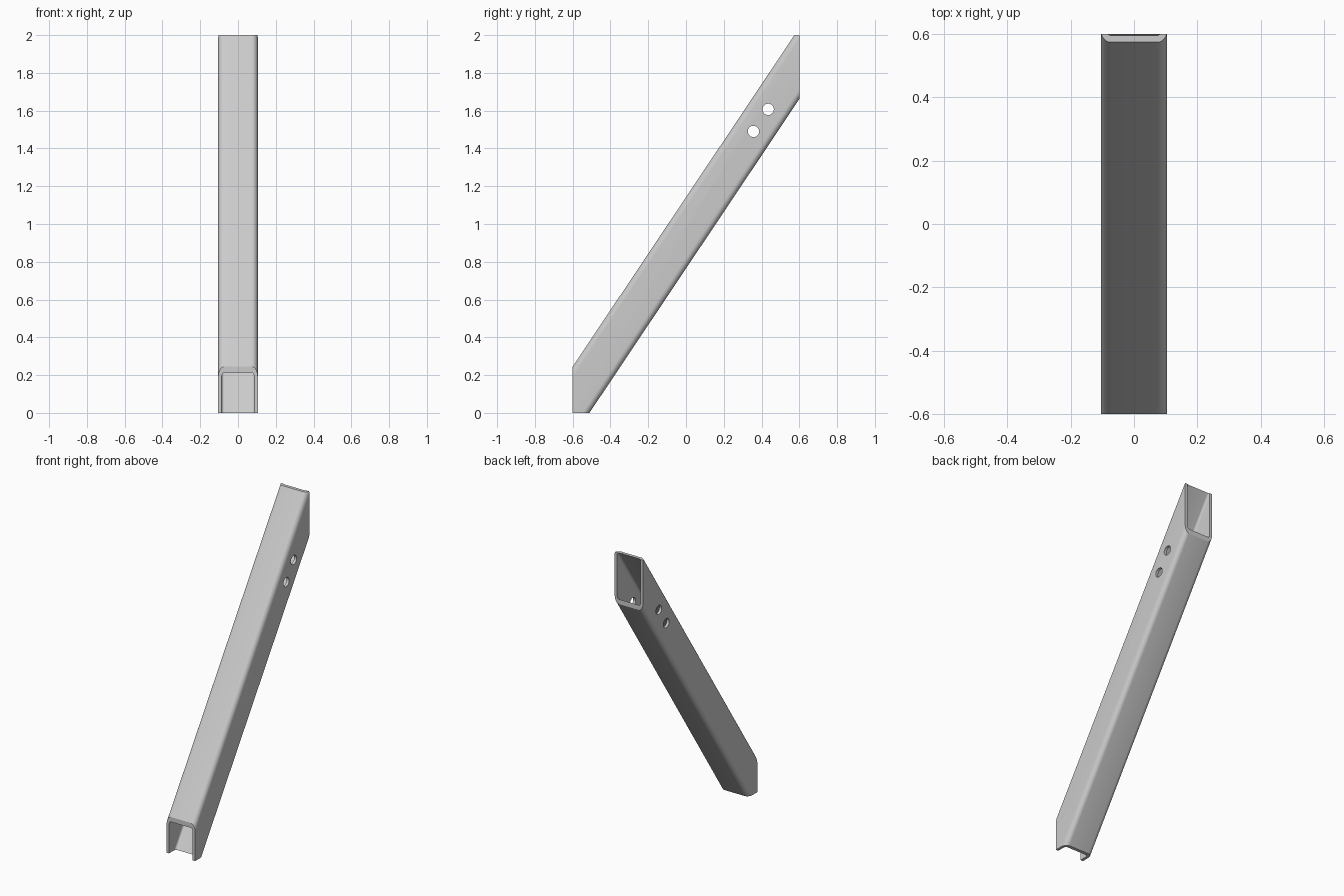
import bpy, bmesh, math
from mathutils import Vector

if "Cube" in bpy.data.objects:
    bpy.data.objects.remove(bpy.data.objects["Cube"])

SLOPE = 1.495                      # rise of the tube, dz/dy
ANGLE = math.atan(SLOPE)
CENTRE = Vector((0, 0, 0.953))     # tube axis crosses y = 0 here
HALF, WALL, RADIUS = 0.105, 0.018, 0.032


def rounded_square(half, radius, steps=8):
    points = []
    for corner in range(4):
        start = corner * math.pi / 2
        mid = start + math.pi / 4
        cx = math.copysign(half - radius, math.cos(mid))
        cy = math.copysign(half - radius, math.sin(mid))
        for i in range(steps + 1):
            a = start + i / steps * math.pi / 2
            points.append((cx + radius * math.cos(a), cy + radius * math.sin(a)))
    return points


def apply_boolean(target, cutter, operation):
    mod = target.modifiers.new(cutter.name, 'BOOLEAN')
    mod.operation = operation
    mod.solver = 'EXACT'
    mod.object = cutter
    bpy.context.view_layer.objects.active = target
    bpy.ops.object.modifier_apply(modifier=mod.name)
    bpy.data.objects.remove(cutter)


# Hollow tube along the slanted axis
axis = Vector((0, math.cos(ANGLE), math.sin(ANGLE)))
side = Vector((1, 0, 0))
up = Vector((0, -math.sin(ANGLE), math.cos(ANGLE)))
bm = bmesh.new()
rings = []
for half, radius in ((HALF, RADIUS), (HALF - WALL, RADIUS - WALL)):
    for t in (-1.6, 1.6):
        rings.append([bm.verts.new(CENTRE + axis * t + side * u + up * v)
                      for u, v in rounded_square(half, radius)])
out_a, out_b, in_a, in_b = rings
n = len(out_a)
for r, s in ((out_a, out_b), (out_b, in_b), (in_b, in_a), (in_a, out_a)):
    for i in range(n):
        j = (i + 1) % n
        bm.faces.new((r[i], r[j], s[j], s[i]))
bmesh.ops.recalc_face_normals(bm, faces=bm.faces)
mesh = bpy.data.meshes.new("slanted_tube")
bm.to_mesh(mesh)
bm.free()
tube = bpy.data.objects.new("slanted_tube", mesh)
bpy.context.collection.objects.link(tube)

# Trim the ends upright and level
bpy.ops.mesh.primitive_cube_add(size=1, location=(0, 0, 1))
trim = bpy.context.object
trim.name = "trim_box"
trim.scale = (1, 1.2, 2)
trim.hide_render = True
apply_boolean(tube, trim, 'INTERSECT')

# Two bolt holes through both side walls
for y, z in ((0.357, 1.49), (0.435, 1.607)):
    bpy.ops.mesh.primitive_cylinder_add(vertices=32, radius=0.03, depth=0.5,
                                        location=(0, y, z), rotation=(0, math.pi / 2, 0))
    drill = bpy.context.object
    drill.name = "bolt_hole"
    drill.hide_render = True
    apply_boolean(tube, drill, 'DIFFERENCE')

# Smooth shading with crisp cut edges
bpy.ops.object.select_all(action='DESELECT')
tube.select_set(True)
bpy.context.view_layer.objects.active = tube
bpy.ops.object.shade_smooth_by_angle(angle=math.radians(30))
